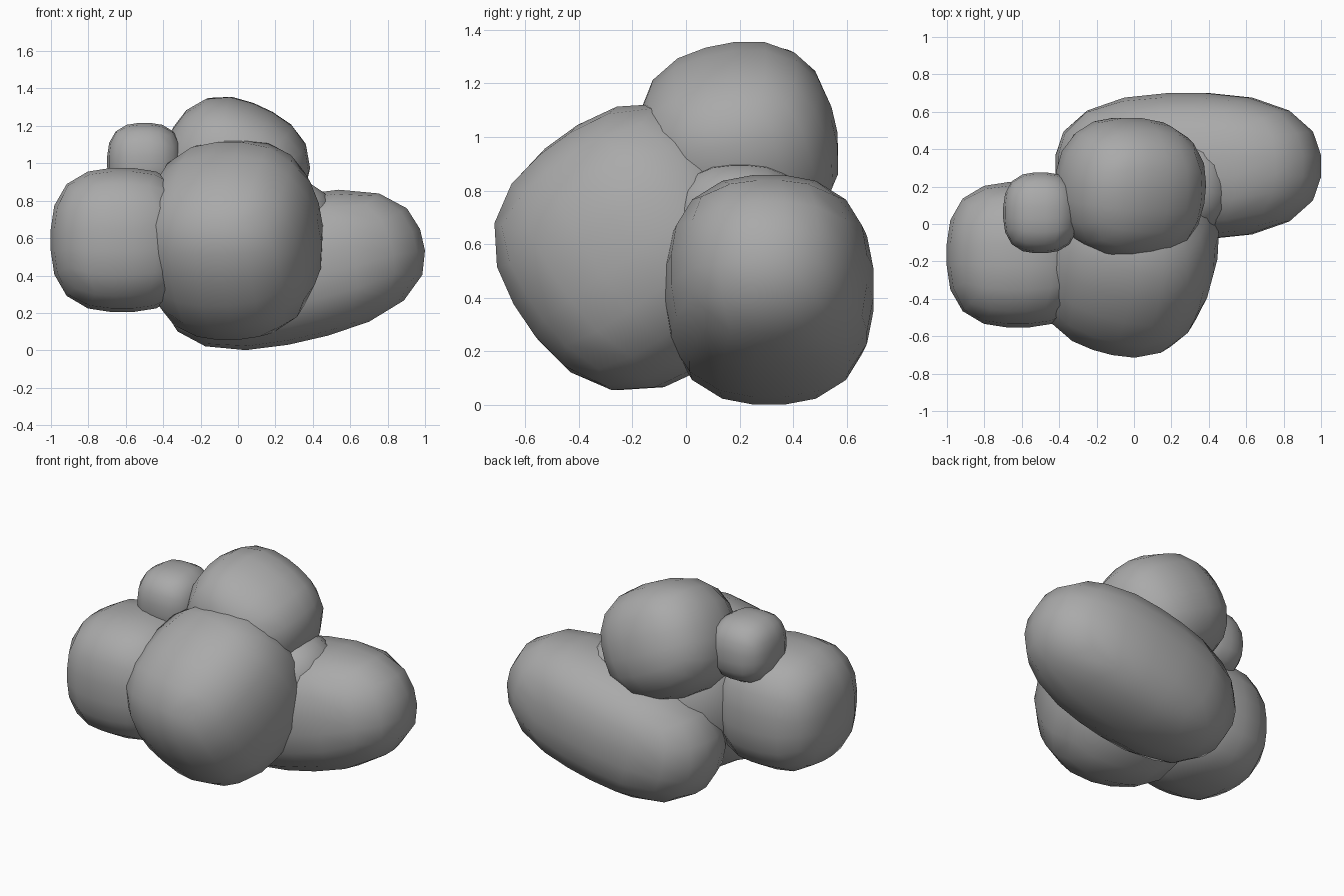
import bpy
import bmesh
from math import radians
from mathutils import Euler, Vector

cube = bpy.data.objects.get("Cube")
if cube:
    bpy.data.objects.remove(cube, do_unlink=True)

grey = bpy.data.materials.new("plain grey")
grey.use_nodes = True
colour = (0.4, 0.4, 0.4, 1)
grey.diffuse_color = colour
grey.node_tree.nodes["Principled BSDF"].inputs["Base Color"].default_value = colour


def lump(name, centre, half, turn=(0, 0, 0), power=2.5):
    """Rounded box: a subdivided cube pushed out to a superellipsoid."""
    bm = bmesh.new()
    bmesh.ops.create_cube(bm, size=2)
    bmesh.ops.subdivide_edges(bm, edges=bm.edges[:], cuts=4, use_grid_fill=True)
    rotation = Euler([radians(a) for a in turn]).to_matrix()
    for v in bm.verts:
        # Even out the grid before projecting it
        p = Vector([c * (0.75 + 0.25 * c * c) for c in v.co])
        p /= sum(abs(c) ** power for c in p) ** (1 / power)
        v.co = rotation @ Vector([c * h for c, h in zip(p, half)]) + Vector(centre)
    for f in bm.faces:
        f.smooth = True
    mesh = bpy.data.meshes.new(name)
    bm.to_mesh(mesh)
    bm.free()
    mesh.materials.append(grey)
    obj = bpy.data.objects.new(name, mesh)
    bpy.context.collection.objects.link(obj)
    return obj


# Large front lump, tipped forward and turned
lump("front_lump", (-0.03, -0.17, 0.59), (0.468, 0.51, 0.505), (35, 0, -15))
# Long lump leaning across the back
lump("long_back_lump", (0.29, 0.31, 0.43), (0.72, 0.392, 0.388), (0, -13, 0))
# Top lump
lump("top_lump", (-0.02, 0.195, 0.97), (0.392, 0.37, 0.358), (12, 25, 0))
# Side lump and the small one resting on it
lump("side_lump", (-0.62, -0.165, 0.59), (0.383, 0.39, 0.387), power=2.7)
lump("small_lump", (-0.5, 0.06, 1.01), (0.2, 0.217, 0.207), power=2.7)
# Core that joins the others
lump("core_lump", (0.17, 0.2, 0.64), (0.36, 0.27, 0.25), (0, -15, 0))
